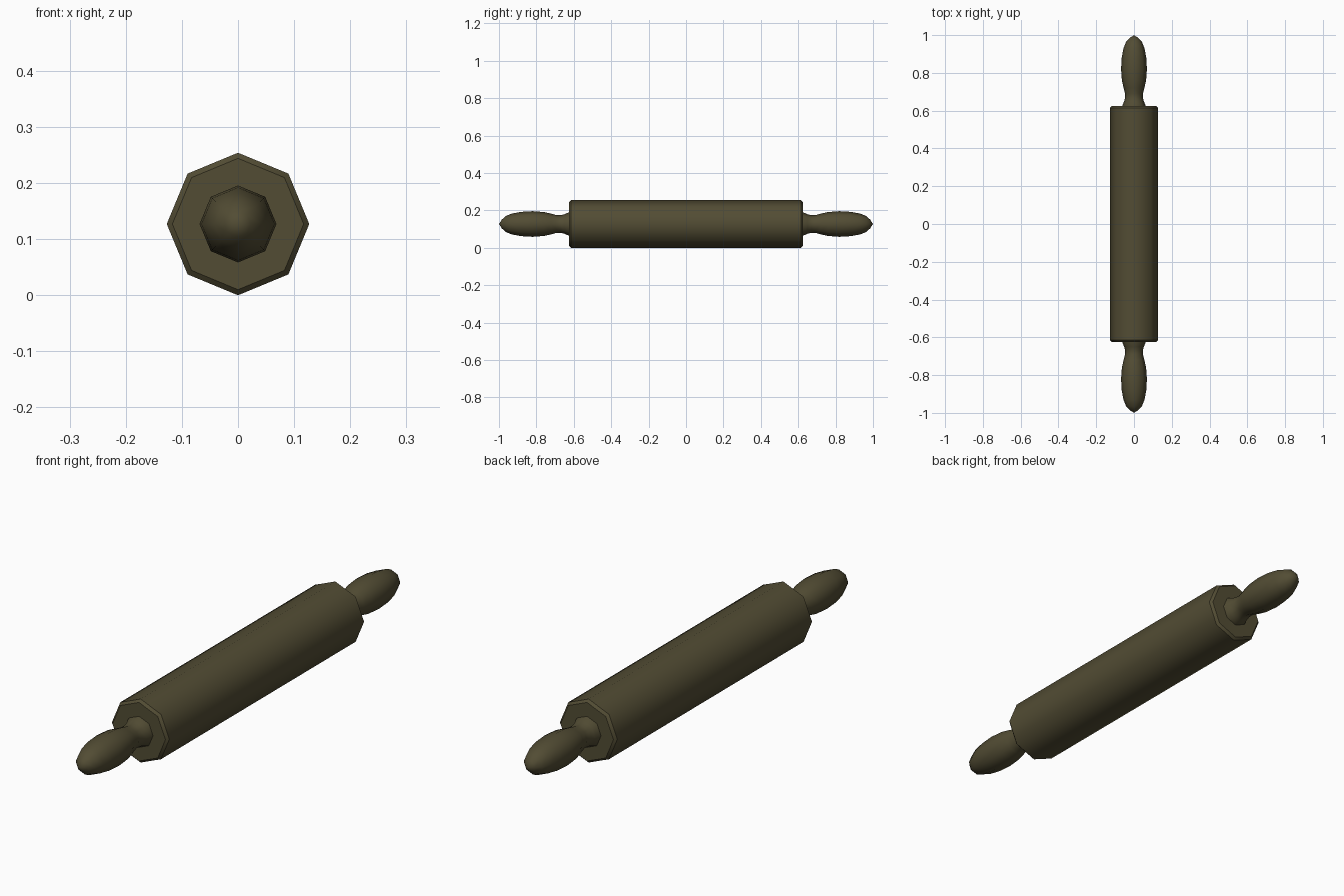
import bpy, bmesh, math

if "Cube" in bpy.data.objects:
    bpy.data.objects.remove(bpy.data.objects["Cube"])

SIDES = 8
AXIS_Z = 0.127

wood = bpy.data.materials.new("dark olive wood")
wood.diffuse_color = (0.085, 0.073, 0.034, 1)
wood.use_nodes = True
wood.node_tree.nodes["Principled BSDF"].inputs["Base Color"].default_value = wood.diffuse_color


def lathe(name, profile, sharp_rings=()):
    """Turn (y, radius) points around the long axis; radius 0 makes a pole."""
    bm = bmesh.new()
    rings = []
    for y, r in profile:
        if r == 0:
            rings.append([bm.verts.new((0, y, AXIS_Z))] * SIDES)
        else:
            rings.append([bm.verts.new((r * math.cos(k * math.tau / SIDES), y,
                                        AXIS_Z + r * math.sin(k * math.tau / SIDES)))
                          for k in range(SIDES)])
    for a, b in zip(rings, rings[1:]):
        for k in range(SIDES):
            n = (k + 1) % SIDES
            loop = list(dict.fromkeys((a[k], a[n], b[n], b[k])))
            bm.faces.new(loop).smooth = True
    # Flat caps on open ends
    for ring in (rings[0], rings[-1]):
        if ring[0] != ring[1]:
            bm.faces.new(ring)
    for i in sharp_rings:
        for k in range(SIDES):
            bm.edges.get((rings[i][k], rings[i][(k + 1) % SIDES])).smooth = False
    bmesh.ops.recalc_face_normals(bm, faces=bm.faces)
    mesh = bpy.data.meshes.new(name)
    bm.to_mesh(mesh)
    bm.free()
    mesh.materials.append(wood)
    obj = bpy.data.objects.new(name, mesh)
    bpy.context.collection.objects.link(obj)
    return obj


# Main roller with chamfered ends
lathe("roller", [(-0.625, 0.117), (-0.615, 0.127), (0.615, 0.127), (0.625, 0.117)],
      sharp_rings=(0, 1, 2, 3))

# Turned handles: flared collar, narrow neck, bulged grip, rounded tip
grip = [(0.615, 0.063), (0.63, 0.061), (0.65, 0.052), (0.67, 0.047), (0.69, 0.047),
        (0.72, 0.055), (0.76, 0.064), (0.82, 0.0685), (0.88, 0.065),
        (0.93, 0.056), (0.965, 0.042), (0.985, 0.023), (1.0, 0)]
for name, side in (("front_handle", -1), ("back_handle", 1)):
    lathe(name, [(side * y, r) for y, r in grip], sharp_rings=(0,))
